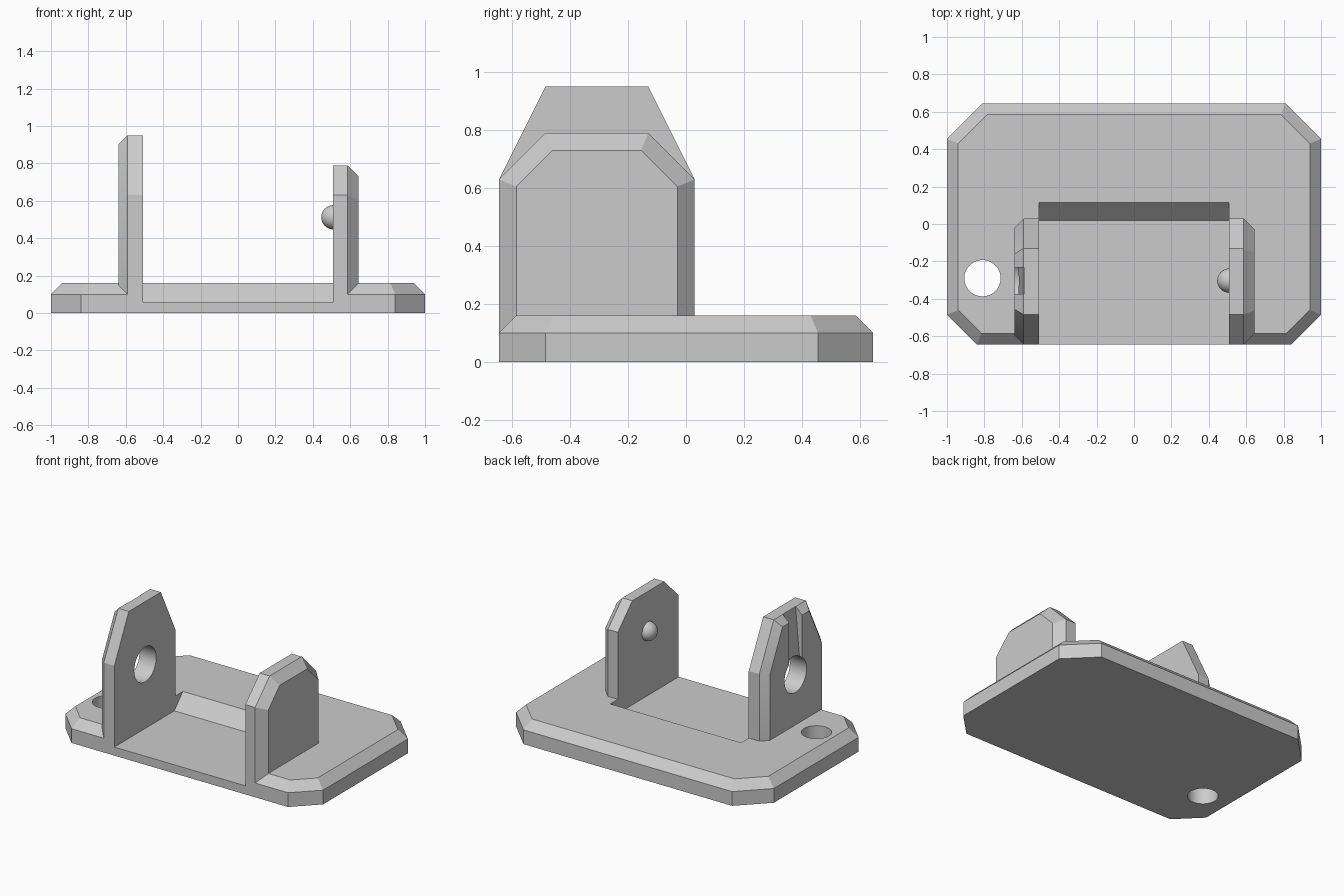
import bpy, bmesh, math
from mathutils import Vector

cube = bpy.data.objects.get("Cube")
if cube:
    bpy.data.objects.remove(cube, do_unlink=True)

gray = bpy.data.materials.new("plain gray")
gray.use_nodes = True
gray.diffuse_color = (0.6, 0.6, 0.6, 1)
gray.node_tree.nodes["Principled BSDF"].inputs["Base Color"].default_value = (0.6, 0.6, 0.6, 1)


def inset(poly, d):
    """Move every edge of a counter-clockwise outline inwards by d."""
    out = []
    for i, p in enumerate(poly):
        p, a, b = Vector(p), Vector(poly[i - 1]), Vector(poly[(i + 1) % len(poly)])
        e, f = (p - a).normalized(), (b - p).normalized()
        n, m = Vector((-e.y, e.x)), Vector((-f.y, f.x))
        out.append(tuple(p + (n + m) * d / (1 + n.dot(m))))
    return out


def loft(name, rings, axis):
    """Join matching outlines placed at given heights along an axis."""
    bm = bmesh.new()
    loops = []
    for poly, h in rings:
        loops.append([bm.verts.new((u, v, h) if axis == "z" else (h, u, v)) for u, v in poly])
    for lo, hi in zip(loops, loops[1:]):
        for i in range(len(lo)):
            j = (i + 1) % len(lo)
            bm.faces.new((lo[i], lo[j], hi[j], hi[i]))
    bm.faces.new(loops[0][::-1])
    bm.faces.new(loops[-1])
    bmesh.ops.recalc_face_normals(bm, faces=bm.faces)
    mesh = bpy.data.meshes.new(name)
    bm.to_mesh(mesh)
    bm.free()
    mesh.materials.append(gray)
    ob = bpy.data.objects.new(name, mesh)
    bpy.context.collection.objects.link(ob)
    return ob


def combine(target, tool, operation):
    bpy.context.view_layer.objects.active = target
    mod = target.modifiers.new(operation, "BOOLEAN")
    mod.object, mod.operation, mod.solver = tool, operation, "EXACT"
    bpy.ops.object.modifier_apply(modifier=mod.name)
    bpy.data.objects.remove(tool, do_unlink=True)


def circle(u, v, r, n=48):
    return [(u + r * math.cos(math.tau * i / n), v + r * math.sin(math.tau * i / n)) for i in range(n)]


def upright_outline(top):
    return [(-0.645, 0.03), (0.03, 0.03), (0.03, 0.63), (-0.13, top), (-0.485, top), (-0.645, 0.63)]


# Chamfered eight-sided base plate
half = [(0.84, -0.645), (1, -0.485), (1, 0.455), (0.81, 0.645)]
plan = half + [(-x, y) for x, y in reversed(half)]
bracket = loft("bracket", [(plan, 0), (plan, 0.1), (inset(plan, 0.06), 0.16)], "z")

# Two uprights, chamfered on their outer faces
for side, top, mid, outer in ((-1, 0.95, 0.59, 0.638), (1, 0.79, 0.585, 0.645)):
    outline = upright_outline(top)
    rings = [(outline, side * 0.48), (outline, side * mid), (inset(outline, outer - mid), side * outer)]
    combine(bracket, loft("upright", rings, "x"), "UNION")

# Recessed floor between the uprights, with a sloped back
pocket = [(-0.9, 0.06), (0.02, 0.06), (0.115, 0.16), (1.065, 1.16), (-0.9, 1.16)]
combine(bracket, loft("pocket_cutter", [(pocket, -0.508), (pocket, 0.508)], "x"), "DIFFERENCE")

# Sloping groove down to the socket hole on the outside of the tall upright
groove = [(-0.8, 0.52), (-0.617, 0.52), (-0.617, 0.62), (-0.583, 1), (-0.8, 1)]
bm_groove = loft("groove_cutter", [(groove, -0.375), (groove, -0.232)], "z")
for v in bm_groove.data.vertices:
    x, z, y = v.co
    v.co = (x, y, z)
bm_groove.data.flip_normals()
combine(bracket, bm_groove, "DIFFERENCE")

# Socket hole and mounting hole
socket = circle(-0.303, 0.51, 0.122)
combine(bracket, loft("socket_cutter", [(socket, -0.8), (socket, -0.3)], "x"), "DIFFERENCE")
mount = circle(-0.81, -0.29, 0.097)
combine(bracket, loft("mount_cutter", [(mount, -0.2), (mount, 0.4)], "z"), "DIFFERENCE")

# Small round pivot knob on the short upright
bpy.ops.mesh.primitive_uv_sphere_add(segments=32, ring_count=16, radius=0.065, location=(0.51, -0.303, 0.512))
knob = bpy.context.object
knob.name = "pivot_knob"
knob.data.materials.append(gray)

for ob in (bracket, knob):
    bpy.ops.object.select_all(action="DESELECT")
    ob.select_set(True)
    bpy.context.view_layer.objects.active = ob
    bpy.ops.object.shade_smooth_by_angle(angle=math.radians(20))
